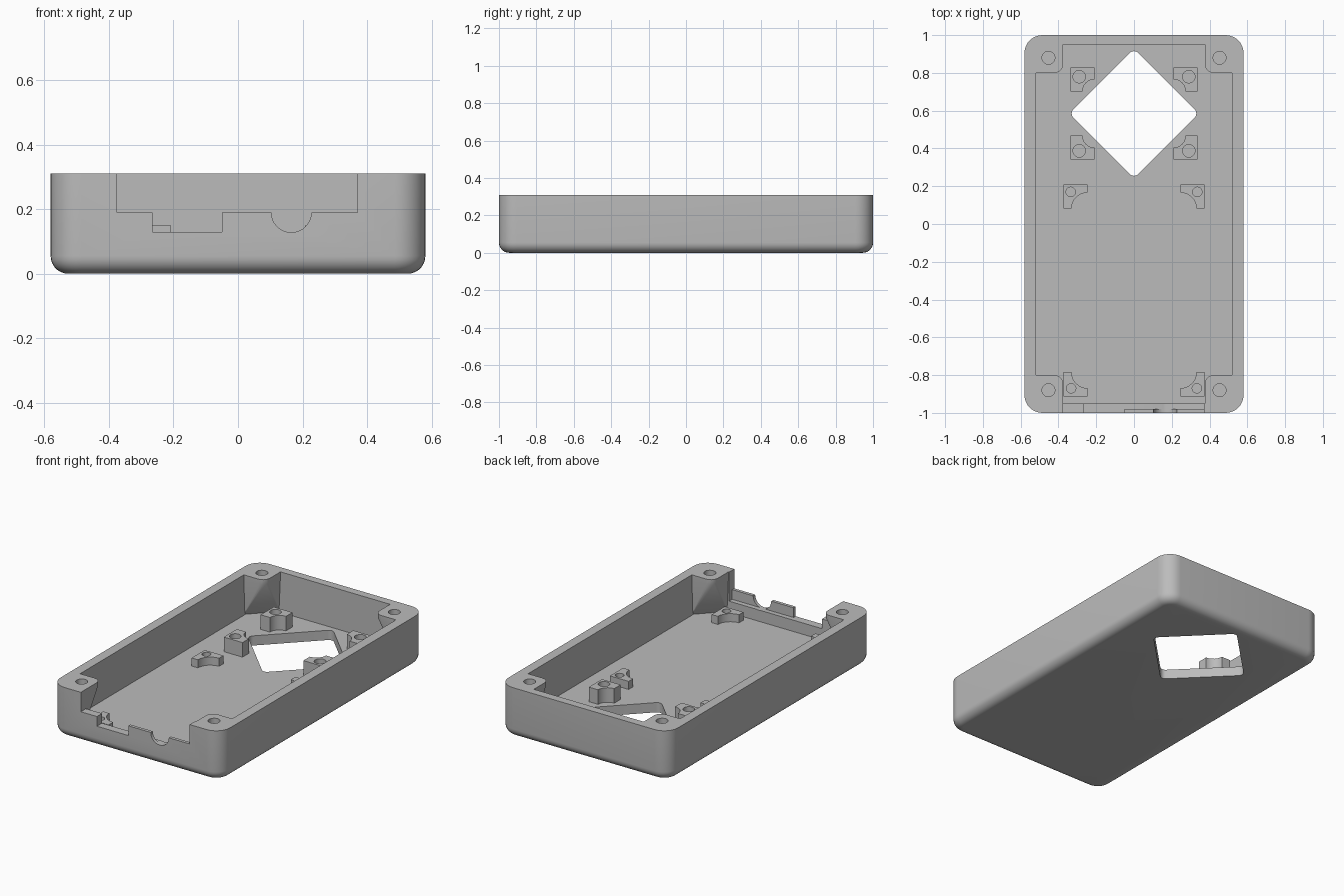
import bpy, bmesh
from math import cos, sin, pi, radians
from mathutils import Vector

if "Cube" in bpy.data.objects:
    bpy.data.objects.remove(bpy.data.objects["Cube"], do_unlink=True)

grey = bpy.data.materials.new("plain grey")
grey.use_nodes = True
grey.diffuse_color = (0.5, 0.5, 0.5, 1)
grey.node_tree.nodes["Principled BSDF"].inputs["Base Color"].default_value = (0.5, 0.5, 0.5, 1)


def finish(bm, name):
    bmesh.ops.recalc_face_normals(bm, faces=bm.faces)
    mesh = bpy.data.meshes.new(name)
    bm.to_mesh(mesh)
    bm.free()
    mesh.materials.append(grey)
    obj = bpy.data.objects.new(name, mesh)
    bpy.context.collection.objects.link(obj)
    return obj


def prism(name, points, z0, z1):
    """Extrude a plan outline from z0 to z1."""
    bm = bmesh.new()
    face = bm.faces.new([bm.verts.new((x, y, z0)) for x, y in points])
    top = bmesh.ops.extrude_face_region(bm, geom=[face])["geom"]
    verts = [v for v in top if isinstance(v, bmesh.types.BMVert)]
    bmesh.ops.translate(bm, verts=verts, vec=(0, 0, z1 - z0))
    return finish(bm, name)


def box(name, x0, x1, y0, y1, z0, z1):
    return prism(name, [(x0, y0), (x1, y0), (x1, y1), (x0, y1)], z0, z1)


def arc(cx, cy, r, a0, a1, n=8):
    angles = [radians(a0 + (a1 - a0) * i / n) for i in range(n + 1)]
    return [(cx + r * cos(a), cy + r * sin(a)) for a in angles]


def cylinder(x, y, r, z0, z1):
    return prism("cutter", arc(x, y, r, 0, 360, 32)[:-1], z0, z1)


def combine(target, other, operation="DIFFERENCE"):
    """Apply a boolean and discard the second solid."""
    other.hide_render = True
    mod = target.modifiers.new("boolean", "BOOLEAN")
    mod.operation = operation
    mod.solver = "EXACT"
    mod.object = other
    bpy.context.view_layer.objects.active = target
    bpy.ops.object.modifier_apply(modifier=mod.name)
    bpy.data.objects.remove(other, do_unlink=True)


def smooth(obj):
    bpy.ops.object.select_all(action="DESELECT")
    obj.select_set(True)
    bpy.context.view_layer.objects.active = obj
    bpy.ops.object.shade_smooth_by_angle(angle=radians(20))


WIDTH, LENGTH, HEIGHT, FLOOR = 0.58, 1.0, 0.31, 0.06

# Outer shell with rounded corners and a rounded bottom rim
r = 0.095
outline = []
for sx, sy, start in ((1, 1, 0), (-1, 1, 90), (-1, -1, 180), (1, -1, 270)):
    outline += arc(sx * (WIDTH - r), sy * (LENGTH - r), r, start, start + 90)
case = prism("case_shell", outline, 0, HEIGHT)
bm = bmesh.new()
bm.from_mesh(case.data)
rim = [e for e in bm.edges if all(v.co.z < 0.001 for v in e.verts)]
bmesh.ops.bevel(bm, geom=rim, offset=0.055, segments=7, profile=0.5, affect="EDGES")
bm.to_mesh(case.data)
bm.free()

# Main cavity
combine(case, box("cutter", -0.52, 0.52, -0.95, 0.95, FLOOR, 0.5))

# Corner screw bosses, tapering back toward the walls
plan = [(0.375, 0.97), (0.54, 0.97), (0.54, 0.80)] + arc(0.42, 0.845, 0.045, 270, 180, 5)
foot = [(0.385, 0.96), (0.53, 0.96), (0.53, 0.81)]
for sx in (-1, 1):
    for sy in (-1, 1):
        bm = bmesh.new()
        for points, z in ((plan, HEIGHT), (plan, HEIGHT - 0.03), (foot, FLOOR - 0.005)):
            for x, y in points:
                bm.verts.new((sx * x, sy * y, z))
        hull = bmesh.ops.convex_hull(bm, input=bm.verts)
        bmesh.ops.delete(bm, geom=hull["geom_interior"], context="VERTS")
        combine(case, finish(bm, "corner_boss"), "UNION")
for sx in (-1, 1):
    for sy in (-1, 1):
        combine(case, cylinder(sx * 0.453, sy * 0.88, 0.034, 0.15, 0.5))

# Front opening, connector slot, round cable notch and thinned inner ledge
combine(case, box("cutter", -0.375, 0.37, -1.1, -0.93, 0.19, 0.5))
combine(case, box("cutter", -0.265, -0.05, -1.1, -0.93, 0.13, 0.5))
notch = cylinder(0.165, 0.19, 0.062, -0.2, 0.2)
for v in notch.data.vertices:
    v.co = Vector((v.co.x, v.co.z - 1, v.co.y))
bm = bmesh.new()
bm.from_mesh(notch.data)
bmesh.ops.recalc_face_normals(bm, faces=bm.faces)
bm.to_mesh(notch.data)
bm.free()
combine(case, notch)
combine(case, box("cutter", -0.265, 0.37, -0.98, -0.93, 0.13, 0.5))

# Diamond window with rounded corners through the floor
d, r = 0.305, 0.03
diamond = []
for k in range(4):
    a = k * pi / 2
    diamond += arc(d * cos(a) - 0.005 * cos(a), 0.585 + d * sin(a) - 0.005 * sin(a),
                   r, k * 90 - 45, k * 90 + 45, 6)
combine(case, prism("cutter", diamond, -0.1, 0.2))
smooth(case)

# Standoffs: square pads with one scooped corner and a screw hole
# name, centre x, centre y, scoop direction, scoop radius, hole x, hole y, hole radius, top
pads = [
    ("rear_standoff", 0.272, 0.765, -1, 0.065, 0.29, 0.78, 0.033, 0.15),
    ("middle_standoff", 0.272, 0.405, 1, 0.065, 0.29, 0.387, 0.033, 0.15),
    ("inner_standoff", 0.31, 0.145, -1, 0.085, 0.335, 0.17, 0.025, 0.11),
    ("front_standoff", 0.31, -0.848, 1, 0.085, 0.333, -0.87, 0.025, 0.11),
]
h = 0.064
for name, cx, cy, scoop, r, hx, hy, hr, top in pads:
    shape = [(h, -h), (h, h)] + arc(-h, h, r, 0, -90) + [(-h, -h)]
    for side, sx in (("left", 1), ("right", -1)):
        points = [(sx * (cx + x), cy + scoop * y) for x, y in shape]
        pad = prism(side + "_" + name, points, FLOOR - 0.01, top)
        combine(pad, cylinder(sx * hx, hy, hr, FLOOR + 0.005, 0.3))
        smooth(pad)
